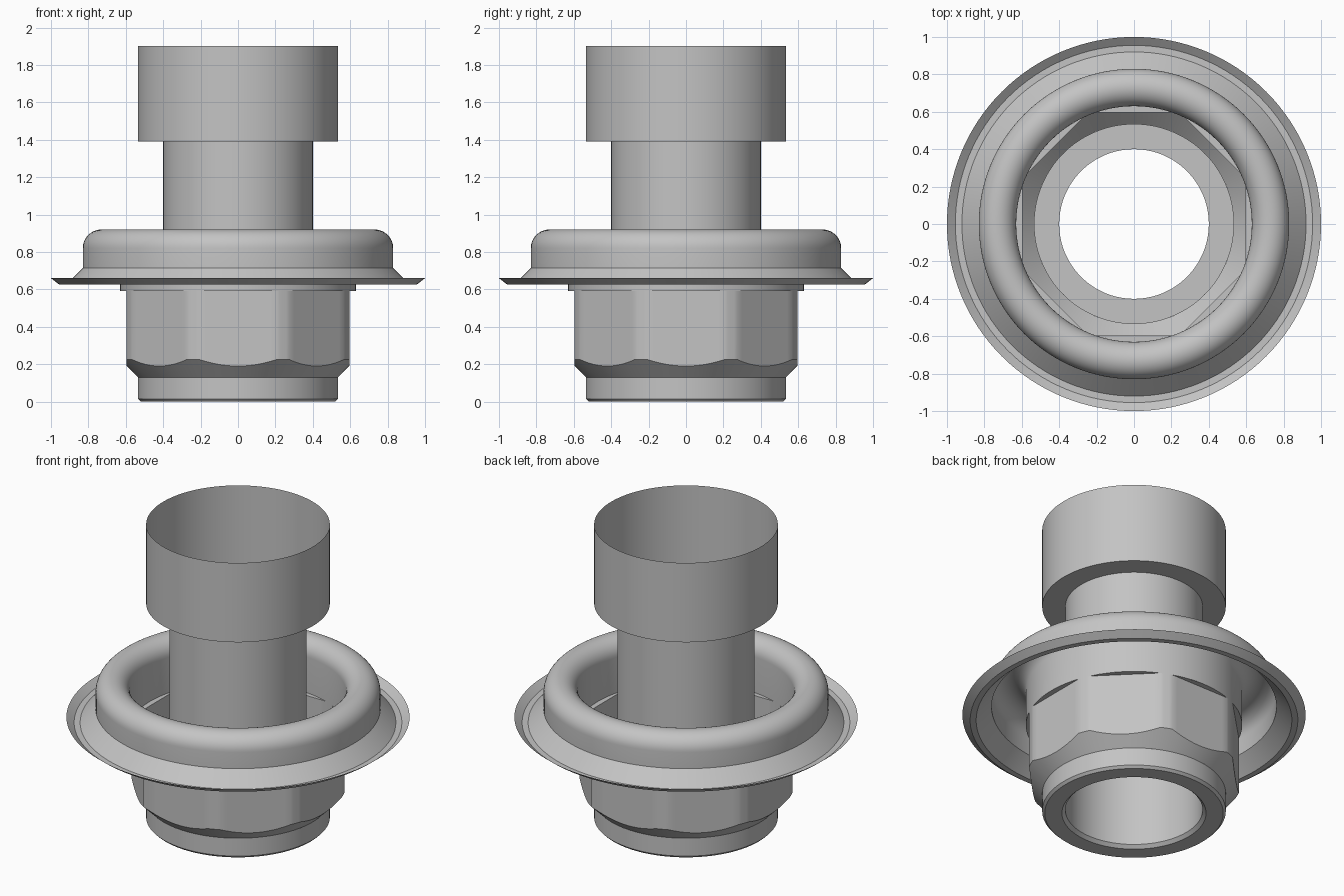
import bpy
import bmesh
from math import cos, sin, pi, acos, radians

cube = bpy.data.objects.get("Cube")
if cube:
    bpy.data.objects.remove(cube, do_unlink=True)

grey = bpy.data.materials.new("metal grey")
colour = (0.55, 0.55, 0.55, 1)
grey.diffuse_color = colour
grey.use_nodes = True
grey.node_tree.nodes["Principled BSDF"].inputs["Base Color"].default_value = colour

BORE, BODY, COLLAR, FLAT = 0.40, 0.535, 0.63, 0.595


def skin(name, rings):
    """Join closed rings of points, in order, into a thin shell."""
    bm = bmesh.new()
    loops = [[bm.verts.new(p) for p in ring] for ring in rings]
    for low, high in zip(loops, loops[1:]):
        n = len(low)
        for j in range(n):
            k = (j + 1) % n
            bm.faces.new((low[j], low[k], high[k], high[j]))
    bmesh.ops.remove_doubles(bm, verts=bm.verts[:], dist=0.0002)
    mesh = bpy.data.meshes.new(name)
    bm.to_mesh(mesh)
    bm.free()
    mesh.materials.append(grey)
    obj = bpy.data.objects.new(name, mesh)
    bpy.context.collection.objects.link(obj)
    bpy.ops.object.select_all(action='DESELECT')
    obj.select_set(True)
    bpy.context.view_layer.objects.active = obj
    bpy.ops.object.shade_smooth_by_angle(angle=radians(30))
    return obj


def lathe(name, profile, steps=128):
    angles = [2 * pi * j / steps for j in range(steps)]
    return skin(name, [[(r * cos(a), r * sin(a), z) for a in angles]
                       for r, z in profile])


# Pipe through the middle, widening into the open socket
lathe("pipe", [(BORE, 0.02), (BORE, 1.39)])
lathe("socket", [(BORE, 1.39), (BODY, 1.39), (BODY, 1.90)][::1])

# Bottom spigot with chamfered rims
lathe("spigot", [(BORE, 0.02), (0.42, 0), (0.52, 0), (BODY, 0.015), (BODY, 0.13)])

# Eight-sided nut: flats trimmed by a round collar, cone chamfer below
half = acos(FLAT / COLLAR)
corner = pi / 4 - 2 * half
section = []
for side in range(8):
    mid = side * pi / 4
    section += [(mid + t, FLAT / cos(t))
                for t in (half * (i / 6 - 1) for i in range(12))]
    section += [(mid + half + corner * i / 4, COLLAR) for i in range(4)]


def ring(radius, height):
    return [(radius(r) * cos(a), radius(r) * sin(a), height(r)) for a, r in section]


skin("nut", [
    ring(lambda r: BODY, lambda r: 0.13),
    ring(lambda r: r, lambda r: 0.13 + r - BODY),
    ring(lambda r: r, lambda r: 0.59),
    ring(lambda r: COLLAR, lambda r: 0.59),
])

# Collar rolling over into the flared flange with an upturned lip
roll = [(0.73 - 0.10 * cos(pi * i / 20), 0.82 + 0.10 * sin(pi * i / 20))
        for i in range(21)]
flange = [(COLLAR, 0.59)] + roll + [(0.83, 0.715), (0.92, 0.625),
                                    (0.955, 0.625), (1.0, 0.66)]
lathe("rolled_flange", flange[::-1])
